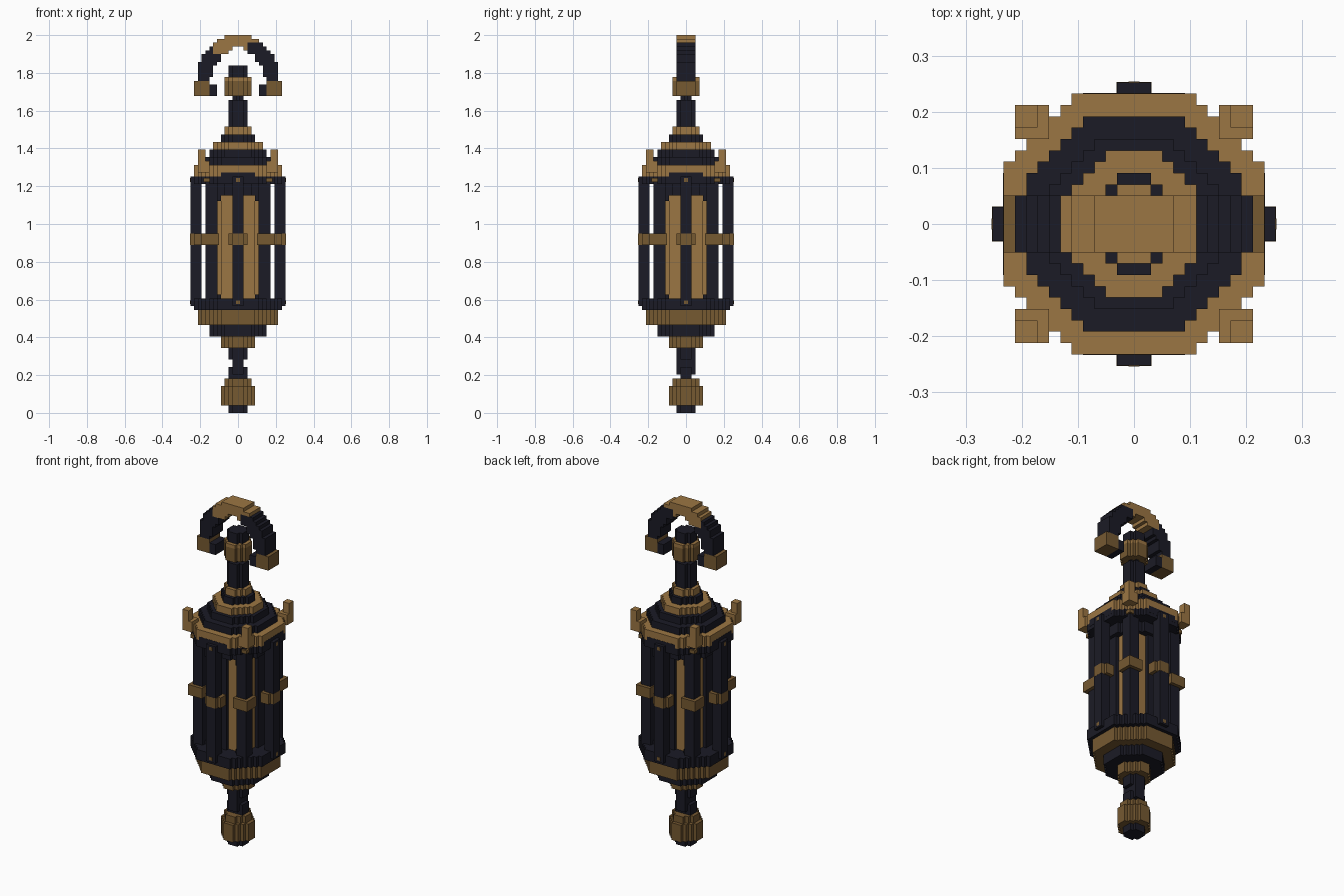
import bpy, bmesh, math
from mathutils import Matrix, Vector

cube = bpy.data.objects.get("Cube")
if cube:
    bpy.data.objects.remove(cube, do_unlink=True)

V = 2 / 99  # size of one block; all part sizes below are in blocks


def material(name, rgb):
    m = bpy.data.materials.new(name)
    m.use_nodes = True
    m.diffuse_color = (*rgb, 1)
    m.node_tree.nodes["Principled BSDF"].inputs["Base Color"].default_value = (*rgb, 1)
    return m


IRON = material("dark iron", (0.011, 0.011, 0.019))
BRASS = material("light brass", (0.33, 0.18, 0.056))
BRONZE = material("aged bronze", (0.18, 0.10, 0.031))


def finish(name, bm, mat):
    bmesh.ops.scale(bm, vec=(V, V, V), verts=bm.verts)
    bmesh.ops.recalc_face_normals(bm, faces=bm.faces)
    mesh = bpy.data.meshes.new(name)
    bm.to_mesh(mesh)
    bm.free()
    mesh.materials.append(mat)
    obj = bpy.data.objects.new(name, mesh)
    bpy.context.collection.objects.link(obj)


def add_box(bm, lo, hi, turn=0):
    lo, hi = Vector(lo), Vector(hi)
    m = (Matrix.Rotation(turn, 4, 'Z') @ Matrix.Translation((lo + hi) / 2)
         @ Matrix.Diagonal((*(hi - lo), 1)))
    bmesh.ops.create_cube(bm, size=1, matrix=m)


def boxes(name, mat, spans, around=False):
    """Boxes from (low corner, high corner), optionally repeated on four sides."""
    bm = bmesh.new()
    for lo, hi in spans:
        for k in range(4 if around else 1):
            add_box(bm, lo, hi, k * math.pi / 2)
    finish(name, bm, mat)


def disc(name, mat, *layers):
    """Stack of octagonal slabs with stepped corners: (radius, bottom, top)."""
    bm = bmesh.new()
    for r, z0, z1 in layers:
        flat = math.floor(0.44 * r) + 0.5
        quarter = [(r, -flat), (r, flat)]
        x, y = r, flat
        while x > flat + 0.01:
            quarter.append((x - 1, y))
            if x - 1 > flat + 0.01:
                quarter.append((x - 1, y + 1))
            x, y = x - 1, y + 1
        # the last corner leads straight up to the next flat side
        outline = []
        for k in range(4):
            rot = Matrix.Rotation(k * math.pi / 2, 2)
            outline += [rot @ Vector(p) for p in quarter]
        verts = [bm.verts.new((p.x, p.y, z0)) for p in outline]
        face = bm.faces.new(verts)
        up = bmesh.ops.extrude_face_region(bm, geom=[face])
        # keep the bottom cap so each slab is closed
        moved = [g for g in up["geom"] if isinstance(g, bmesh.types.BMVert)]
        bmesh.ops.translate(bm, vec=(0, 0, z1 - z0), verts=moved)
        if not face.is_valid:
            bm.faces.new(verts)
    finish(name, bm, mat)


# Lower finial and neck
disc("bottom_tip", IRON, (2.5, 0, 2))
disc("bottom_ball", BRONZE, (4.5, 2, 7), (3.5, 7, 9))
disc("lower_neck", IRON, (1.5, 9, 14), (2.5, 14, 17))
boxes("neck_block", IRON, [((-1.5, -2.5, 10), (1.5, 2.5, 15)),
                           ((-2.5, -1.5, 9), (2.5, 1.5, 12))])
disc("bottom_collar", BRONZE, (4.5, 17, 20))
disc("bottom_cup", IRON, (7.5, 20, 23))
disc("bottom_plate", BRONZE, (10.5, 23, 27))

# Body inside the cage: a square core with a raised panel on each side
disc("cage_foot_ring", IRON, (11.5, 27, 30))
boxes("core", BRASS, [((-5.5, -5.5, 30), (5.5, 5.5, 57))])
boxes("core_panels", BRASS, [((5, -4.5, 30), (6.5, 4.5, 57))], True)
disc("core_head", IRON, (8.5, 57, 60))
disc("cage_top_ring", IRON, (11.5, 60, 62))

# Cage bars: four on the sides, four on the corners
boxes("side_bars", IRON, [((9.5, -1.5, 28), (12.5, 1.5, 62))], True)
boxes("corner_bars", IRON, [((5.4, 5.4, 27), (8.5, 8.5, 62))], True)
boxes("corner_bar_ends", IRON, [((4.5, 4.5, 55.5), (7.5, 7.5, 60)),
                                ((4.5, 4.5, 30), (7.5, 7.5, 31))], True)
boxes("bar_brackets", IRON, [((9.5, -4.5, 61), (11.55, 4.5, 63))], True)
boxes("panel_bars", IRON, [((6, -1.5, 30), (7.5, 1.5, 57))], True)
boxes("side_clasps", BRONZE, [((9, -2.5, 44), (11.5, 2.5, 47)),
                              ((9, -1.55, 44), (12.53, 1.55, 47))], True)
boxes("corner_clasps", BRONZE, [((5, 5, 44), (9.5, 9.5, 47))], True)
boxes("rivets", BRONZE, [((12, -0.5, z), (12.55, 0.5, z + 1)) for z in (28.5, 60.5)], True)
boxes("corner_rivets", BRONZE, [((7.5, 7.5, 60.5), (9, 9, 61.5))], True)

# Roof with its corner posts
disc("roof_plate", BRASS, (11.5, 62, 65))
boxes("roof_posts", BRASS, [((7.5, 7.5, 63), (10.5, 10.5, 66)),
                            ((8.5, 8.5, 66), (10.5, 10.5, 69))], True)
disc("roof_steps", IRON, (9.5, 65, 67), (7.5, 67, 69))
disc("roof_cap", BRASS, (6.5, 69, 71))
disc("cap_ring", IRON, (4.5, 71, 73))
disc("cap_collar", BRASS, (3.5, 73, 75))
disc("upper_stem", IRON, (2.5, 75, 82), (1.5, 82, 83))
disc("stem_knob", BRONZE, (3.5, 83, 87))
disc("stem_knob_cap", BRASS, (3.5, 87, 88))
disc("stem_tip", IRON, (2.5, 88, 91))

# Arched hook made of rows of blocks, thicker at its shoulders
arch = {"hook_arch": [], "hook_crown": []}
for z in range(87, 99):
    for x in range(-11, 12):
        h = z + 0.5 - 87
        inner = (abs(x) / 7.2) ** 1.6 + (h / 8.9) ** 1.6
        if math.hypot(x / 10.9, h / 12.1) < 1 < inner:
            crown = (z >= 94 and -6 <= x <= 2) or (z >= 97 and abs(x) <= 5)
            runs = arch["hook_crown" if crown else "hook_arch"]
            if runs and runs[-1][1] == (x - 0.5, 2.5, z + 1):
                runs[-1] = (runs[-1][0], (x + 0.5, 2.5, z + 1))
            else:
                runs.append(((x - 0.5, -2.5, z), (x + 0.5, 2.5, z + 1)))
boxes("hook_arch", IRON, arch["hook_arch"])
boxes("hook_crown", BRASS, arch["hook_crown"])
boxes("hook_tips", BRONZE, [((s * 9.5 - 2, -2.5, 83), (s * 9.5 + 2, 2.5, 87)) for s in (-1, 1)])
boxes("hook_barbs", IRON, [((s * 6.5 - 1, -2.5, 83), (s * 6.5 + 1, 2.5, 86)) for s in (-1, 1)])
